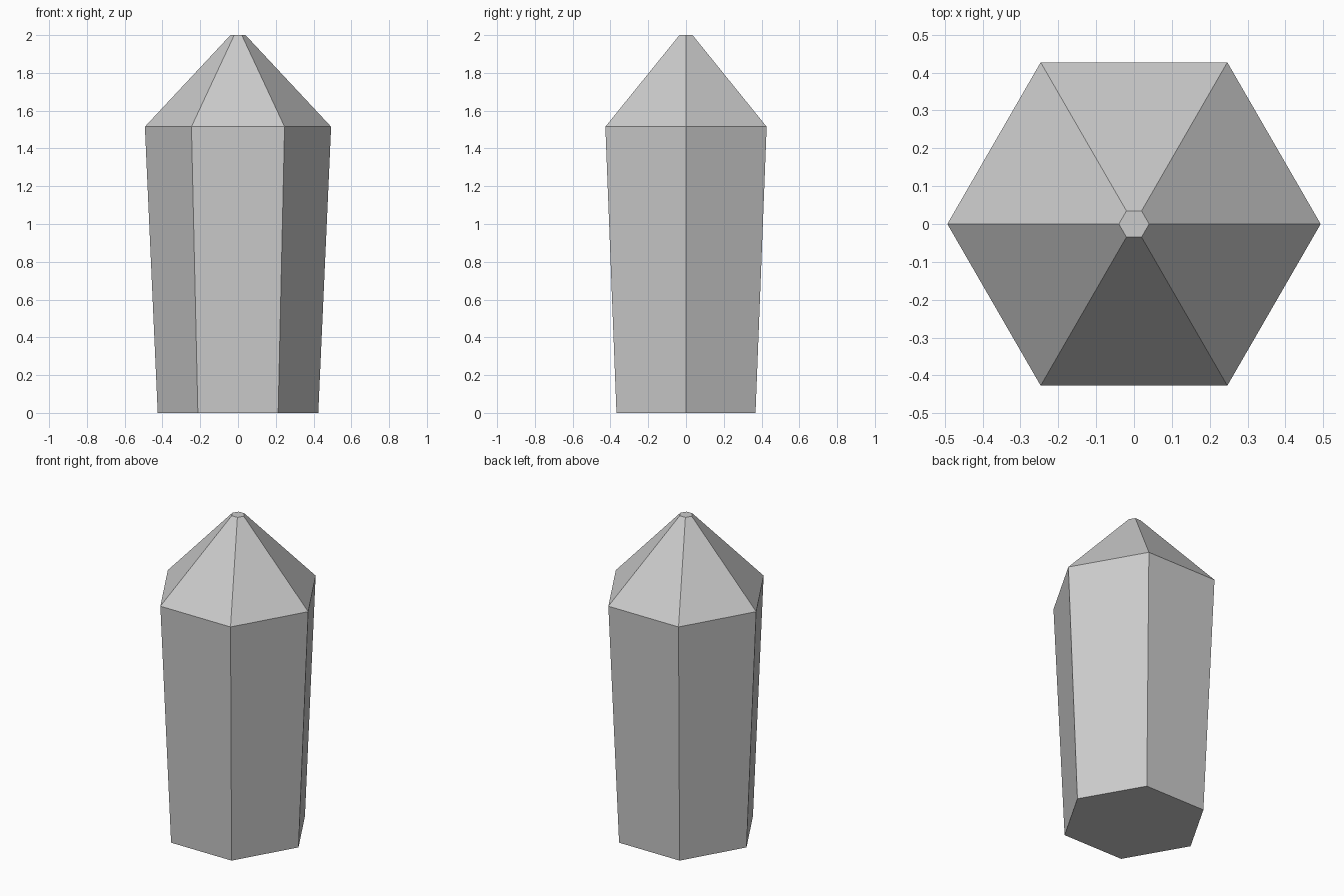
import bpy, bmesh
from math import cos, sin, tau

if "Cube" in bpy.data.objects:
    bpy.data.objects.remove(bpy.data.objects["Cube"])

SIDES = 6
# Profile of the crystal: (radius, height) from base to blunt tip
PROFILE = [(0.425, 0.0), (0.493, 1.515), (0.04, 2.0)]

bm = bmesh.new()
rings = [[bm.verts.new((r * cos(tau * i / SIDES), r * sin(tau * i / SIDES), z))
          for i in range(SIDES)] for r, z in PROFILE]

# Side facets
for low, high in zip(rings, rings[1:]):
    for i in range(SIDES):
        j = (i + 1) % SIDES
        bm.faces.new((low[i], low[j], high[j], high[i]))

# Base and tip caps
bm.faces.new(rings[0][::-1])
bm.faces.new(rings[-1])

mesh = bpy.data.meshes.new("crystal")
bm.to_mesh(mesh)
bm.free()
bpy.context.collection.objects.link(bpy.data.objects.new("crystal", mesh))
